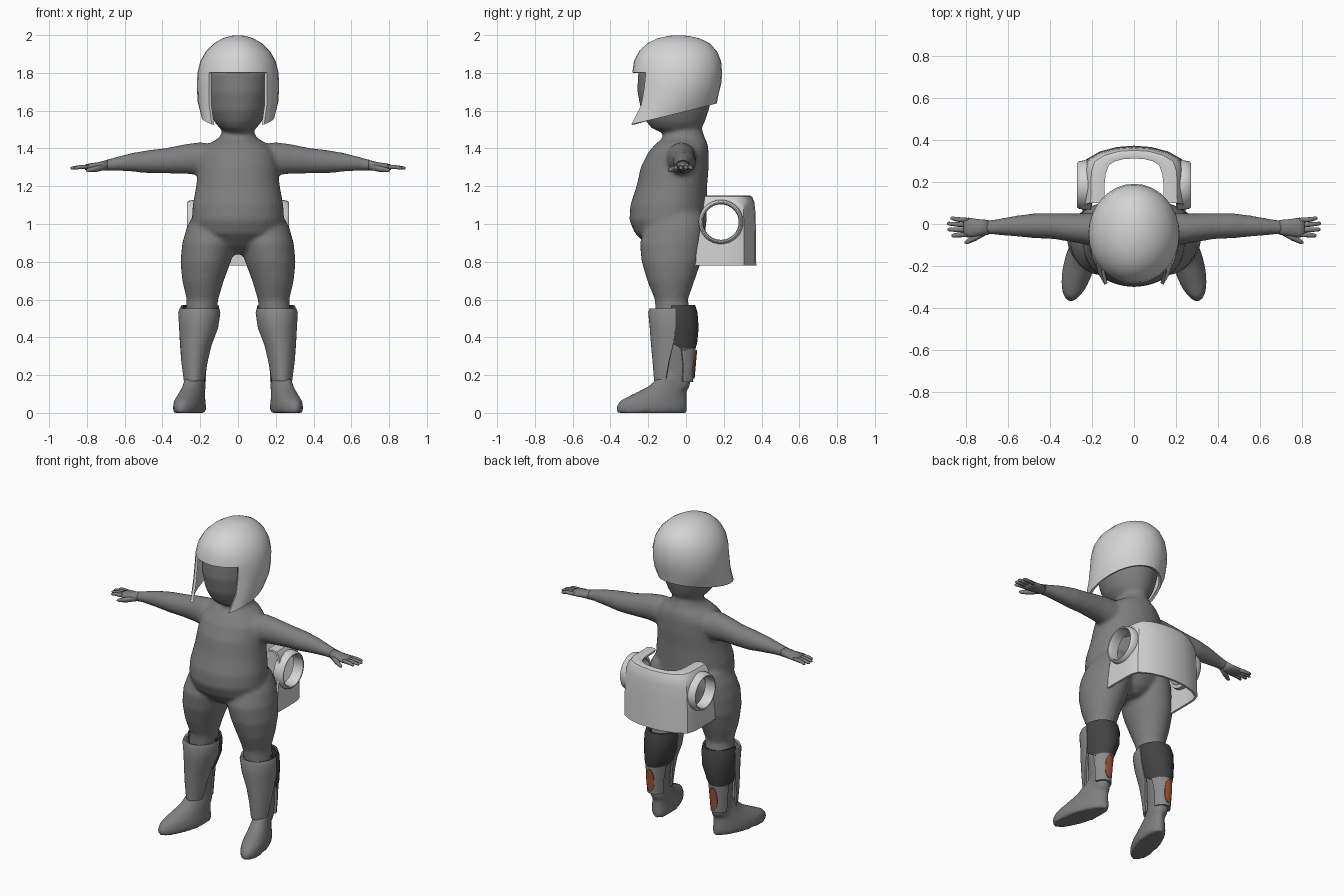
import bpy, bmesh, math
from mathutils import Vector

if "Cube" in bpy.data.objects:
    bpy.data.objects.remove(bpy.data.objects["Cube"])


def material(name, r, g, b):
    m = bpy.data.materials.new(name)
    m.diffuse_color = (r, g, b, 1)
    m.use_nodes = True
    m.node_tree.nodes["Principled BSDF"].inputs["Base Color"].default_value = m.diffuse_color
    return m


LIGHT = material("light grey", 0.66, 0.66, 0.66)
SUIT = material("suit grey", 0.21, 0.21, 0.21)
PLATE = material("plate grey", 0.26, 0.26, 0.26)
DARK = material("dark grey", 0.055, 0.055, 0.055)
ORANGE = material("orange", 0.36, 0.09, 0.035)


def oval(z, x0, x1, yf, yb, shear=0, tilt=0, a0=0, a1=360, n=32):
    """Horizontal ring (or arc) of points, angle 0 facing the front."""
    cx, rx, cy, ry = (x0 + x1) / 2, (x1 - x0) / 2, (yf + yb) / 2, (yb - yf) / 2
    closed = a1 - a0 == 360
    pts = []
    for i in range(n if closed else n + 1):
        a = math.radians(a0 + (a1 - a0) * i / n)
        y = cy - ry * math.cos(a)
        pts.append(Vector((cx + rx * math.sin(a) - shear * y, y, z + tilt * y)))
    return pts


def limb_ring(x, cy, cz, ry, rz, n=20):
    """Ring standing across the x axis."""
    return [Vector((x, cy + ry * math.cos(2 * math.pi * i / n),
                    cz + rz * math.sin(2 * math.pi * i / n))) for i in range(n)]


def loft(bm, rings, closed=True, caps=(True, True), skip=None, flip=1):
    rows = [[bm.verts.new((flip * p.x, p.y, p.z)) for p in r] for r in rings]
    n = len(rows[0])
    for j in range(len(rows) - 1):
        for i in range(n if closed else n - 1):
            if skip and skip(j, i):
                continue
            k = (i + 1) % n
            bm.faces.new((rows[j][i], rows[j][k], rows[j + 1][k], rows[j + 1][i]))
    if caps[0]:
        bm.faces.new(rows[0])
    if caps[1]:
        bm.faces.new(rows[-1])


def finish(bm, name, mat, thick=0, mirror=False, split=True):
    bmesh.ops.recalc_face_normals(bm, faces=bm.faces)
    me = bpy.data.meshes.new(name)
    bm.to_mesh(me)
    bm.free()
    ob = bpy.data.objects.new(name, me)
    bpy.context.collection.objects.link(ob)
    me.materials.append(mat)
    me.shade_smooth()
    if thick:
        s = ob.modifiers.new("thickness", 'SOLIDIFY')
        s.thickness, s.offset = thick, 0
    if mirror:
        ob.modifiers.new("mirror", 'MIRROR').use_mirror_merge = False
    if split:
        ob.modifiers.new("sharp edges", 'EDGE_SPLIT').split_angle = math.radians(40)
    return ob


# Body: torso, head, legs, feet and arms fused into one smooth skin
bm = bmesh.new()
torso = [(.84, .05, -.12, .02), (.88, .14, -.20, .07), (.95, .235, -.27, .10),
         (1.02, .245, -.30, .11), (1.10, .24, -.295, .11), (1.20, .222, -.262, .112),
         (1.30, .21, -.24, .12), (1.38, .20, -.20, .12), (1.425, .155, -.16, .115),
         (1.455, .10, -.125, .10), (1.50, .08, -.11, .085), (1.56, .08, -.11, .085)]
loft(bm, [oval(z, -r, r, f, b) for z, r, f, b in torso])
head = [(1.485, .06, -.13, .06), (1.505, .095, -.18, .08), (1.54, .125, -.21, .10),
        (1.60, .15, -.238, .12), (1.70, .168, -.258, .145), (1.80, .172, -.255, .15),
        (1.88, .145, -.21, .12), (1.94, .07, -.13, .04)]
loft(bm, [oval(z, -r, r, f, b) for z, r, f, b in head])
leg = [(.13, .17, .27, -.12, .02), (.20, .175, .275, -.125, .03), (.35, .16, .285, -.13, .035),
       (.50, .115, .28, -.16, .03), (.60, .105, .272, -.165, .01), (.70, .075, .295, -.205, .045),
       (.80, .038, .305, -.235, .08), (.90, .012, .295, -.245, .095), (.98, .02, .272, -.22, .10),
       (1.05, .06, .235, -.17, .08)]
foot = [(0, .14, .285, -.365, .005), (.03, .137, .29, -.37, .007), (.065, .143, .285, -.35, .005),
        (.10, .15, .275, -.28, .003), (.14, .157, .265, -.20, .004), (.20, .163, .26, -.135, .01)]
arm = [(.10, -.02, 1.34, .08, .08), (.20, -.025, 1.345, .08, .088), (.27, -.02, 1.345, .07, .08),
       (.38, -.01, 1.335, .062, .068), (.47, -.008, 1.33, .06, .062), (.56, -.01, 1.327, .05, .05),
       (.65, -.014, 1.318, .038, .036), (.72, -.017, 1.308, .034, .026)]
for side in (1, -1):
    loft(bm, [oval(*r) for r in leg], flip=side)
    loft(bm, [oval(*r, shear=.24) for r in foot], flip=side)
    loft(bm, [limb_ring(*r) for r in arm], flip=side)
body = finish(bm, "body", SUIT, split=False)
mod = body.modifiers.new("fuse", 'REMESH')
mod.mode, mod.voxel_size, mod.use_smooth_shade = 'VOXEL', .013, True
mod = body.modifiers.new("soften", 'SMOOTH')
mod.factor, mod.iterations = .5, 5

# Hands: palm, four spread fingers and a thumb
bm = bmesh.new()
loft(bm, [limb_ring(*r) for r in ((.69, -.016, 1.311, .035, .029), (.74, -.017, 1.305, .04, .022),
                                  (.785, -.017, 1.302, .047, .019), (.81, -.017, 1.301, .044, .014))])
for y0, y1, tip in ((.017, .027, .872), (-.006, .002, .888), (-.029, -.026, .886), (-.05, -.055, .868)):
    loft(bm, [limb_ring(x, y, z, r, r, 10) for x, y, z, r in (
        (.785, y0, 1.302, .012), (.84, (y0 + y1) / 2, 1.301, .011),
        (tip - .008, y1, 1.296, .009), (tip, y1, 1.295, .004))])
loft(bm, [limb_ring(x, y, z, r, r, 10) for x, y, z, r in (
    (.70, -.035, 1.302, .016), (.75, -.062, 1.292, .017), (.79, -.083, 1.286, .012), (.805, -.088, 1.284, .005))])
finish(bm, "hands", SUIT, mirror=True, split=False)

# Helmet: open-faced shell, lower edge slanting down to the cheeks
bm = bmesh.new()
shell = [(1.60, .187, -.36, .155, .26), (1.665, .207, -.30, .165, .15), (1.74, .209, -.283, .18, .05),
         (1.80, .207, -.276, .183, 0), (1.86, .192, -.268, .178, 0), (1.91, .163, -.242, .158, 0),
         (1.95, .122, -.20, .12, 0), (1.975, .08, -.15, .07, 0), (1.988, .038, -.09, .01, 0),
         (1.991, .012, -.055, -.03, 0)]
loft(bm, [oval(z, -r, r, f, b, tilt=t) for z, r, f, b, t in shell], caps=(False, True),
     skip=lambda j, i: j < 3 and (i < 4 or i >= 28))
finish(bm, "helmet", LIGHT, thick=.016)

# Back pack: hollow U-shaped shell curling in at the top
outer = [(.238, .04), (.238, .12), (.238, .2), (.236, .26), (.222, .303), (.16, .338), (.08, .359), (0, .365)]
inner = [(.15, .06), (.142, .12), (.14, .2), (.135, .24), (.12, .28), (.09, .3), (.05, .31), (0, .313)]
rows = []
for z, f in ((.78, 0), (.9, .02), (1.0, .05), (1.07, .1), (1.115, .2), (1.14, .38), (1.145, .65), (1.14, 1)):
    half = []
    for (ox, oy), (ix, iy) in zip(outer, inner):
        y = max(oy + (iy - oy) * f, .045 + .15 * (z - .78))
        half.append(Vector((ox + (ix - ox) * f, y, z)))
    rows.append(half + [Vector((-p.x, p.y, p.z)) for p in half[-2::-1]])
bm = bmesh.new()
loft(bm, rows, closed=False, caps=(False, False))
pack = finish(bm, "back_pack", LIGHT, thick=.014, split=False)


def side_ring(x, r):
    return limb_ring(x, .185, 1.01, r, r, 32)


# Round openings through the pack sides, with raised rims
bm = bmesh.new()
loft(bm, [side_ring(-.4, .1), side_ring(.4, .1)])
cutter = finish(bm, "pack_cutter", LIGHT, split=False)
cutter.hide_render = True
cutter.hide_set(True)
mod = pack.modifiers.new("side holes", 'BOOLEAN')
mod.operation, mod.object, mod.solver = 'DIFFERENCE', cutter, 'EXACT'
pack.modifiers.new("sharp edges", 'EDGE_SPLIT').split_angle = math.radians(40)
bm = bmesh.new()
rim = [(.20, .096), (.255, .094), (.268, .099), (.270, .105), (.264, .112), (.235, .118), (.205, .116), (.20, .096)]
loft(bm, [side_ring(x, r) for x, r in rim], caps=(False, False))
bmesh.ops.remove_doubles(bm, verts=bm.verts, dist=1e-5)
finish(bm, "pack_rims", LIGHT, mirror=True)


def guard(name, mat, rings, thick=.014):
    """Curved leg plate: each row is z, x0, x1, y front, y back, start and end angle."""
    bm = bmesh.new()
    loft(bm, [oval(*r[:5], a0=r[5], a1=r[6], n=18) for r in rings], closed=False, caps=(False, False))
    return finish(bm, name, mat, thick=thick, mirror=True)


# Shin plates, dark knee-back cuffs and lower calf plates
guard("shin_plates", PLATE, [
    (.17, .18, .285, -.162, .03, -65, 65), (.27, .166, .295, -.17, .04, -76, 76),
    (.36, .147, .30, -.178, .05, -88, 88), (.45, .112, .305, -.185, .055, -94, 94),
    (.53, .10, .31, -.193, .055, -96, 96), (.55, .105, .303, -.186, .05, -96, 96)])
guard("knee_cuffs", DARK, [
    (.33, .16, .292, -.16, .04, 120, 240), (.37, .148, .296, -.165, .052, 82, 278),
    (.45, .115, .302, -.17, .06, 82, 278), (.53, .105, .304, -.175, .054, 82, 278),
    (.568, .108, .295, -.17, .042, 82, 278)])
guard("calf_plates", PLATE, [
    (.165, .172, .282, -.14, .03, 115, 245), (.25, .168, .287, -.145, .038, 115, 245),
    (.36, .158, .29, -.15, .045, 105, 255)])

# Orange oval inlays lying on the calf plates
bm = bmesh.new()


def on_calf(dx, z):
    back = .03 + .09 * (z - .165)
    return (.227 + dx, -.055 + (back + .055) * math.sqrt(1 - (dx / .062) ** 2) + .011, z)


centre = bm.verts.new(on_calf(0, .257))
edge = [bm.verts.new(on_calf(.026 * math.copysign(abs(math.sin(a)) ** .8, math.sin(a)), .257 + .075 * math.cos(a)))
        for a in (2 * math.pi * i / 24 for i in range(24))]
for i in range(24):
    bm.faces.new((centre, edge[i], edge[(i + 1) % 24]))
finish(bm, "calf_inlays", ORANGE, thick=.006, mirror=True)
